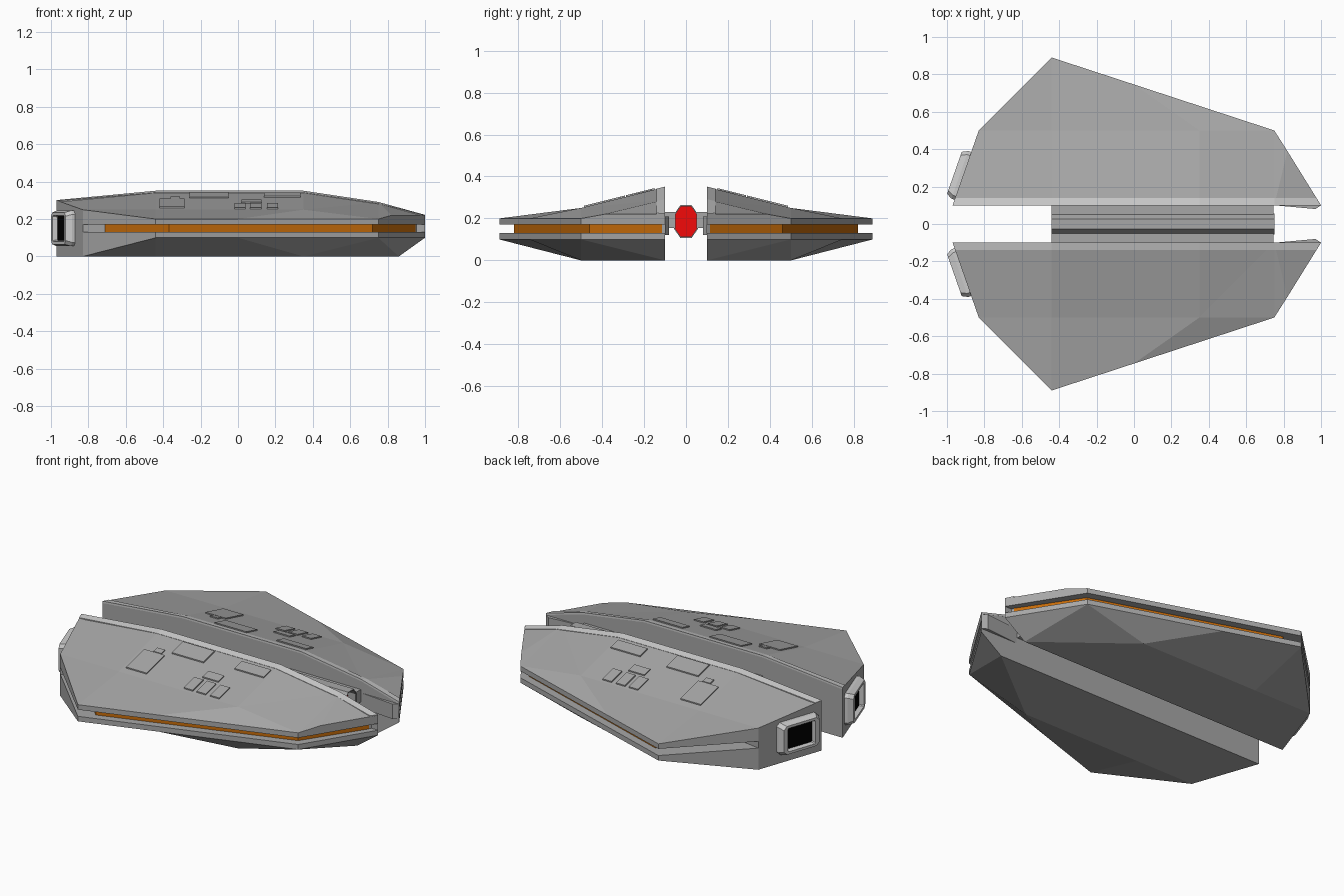
import bpy, bmesh
from mathutils import Vector

if "Cube" in bpy.data.objects:
    bpy.data.objects.remove(bpy.data.objects["Cube"])


def colour(name, rgb):
    m = bpy.data.materials.new(name)
    m.diffuse_color = (*rgb, 1)
    m.use_nodes = True
    m.node_tree.nodes["Principled BSDF"].inputs["Base Color"].default_value = m.diffuse_color
    return m


HULL = colour("hull_grey", (0.39, 0.39, 0.39))
ORANGE = colour("orange", (0.57, 0.15, 0.003))
RED = colour("red", (0.9, 0.003, 0.003))
BLACK = colour("black", (0, 0, 0))


def make(name, verts, faces, mat=None, mirror=True):
    me = bpy.data.meshes.new(name)
    me.from_pydata([tuple(v) for v in verts], [], faces)
    bm = bmesh.new()
    bm.from_mesh(me)
    bmesh.ops.recalc_face_normals(bm, faces=bm.faces)
    bm.to_mesh(me)
    bm.free()
    ob = bpy.data.objects.new(name, me)
    bpy.context.collection.objects.link(ob)
    if mat:
        me.materials.append(mat)
    if mirror:
        mod = ob.modifiers.new("mirror", 'MIRROR')
        mod.use_axis = (False, True, False)
        mod.use_mirror_merge = False
    return ob


def lofted(name, rings, mat=None, mirror=True):
    """Closed solid through rings of equal point count."""
    n = len(rings[0])
    verts = [p for r in rings for p in r]
    faces = [(k * n + i, k * n + (i + 1) % n, (k + 1) * n + (i + 1) % n, (k + 1) * n + i)
             for k in range(len(rings) - 1) for i in range(n)]
    faces += [tuple(range(n)), tuple(range(len(verts) - n, len(verts)))]
    return make(name, verts, faces, mat, mirror)


def slab(name, outline, z0, z1, mat=None):
    return lofted(name, [[(x, y, z) for x, y in outline] for z in (z0, z1)], mat)


def lettered(name, pts, faces, mat):
    keys = list(pts)
    make(name, list(pts.values()), [tuple(keys.index(c) for c in f) for f in faces.split()], mat)


# upper hull shell: ridge A-E, shoulder M-P, wing edge Q-S, lower rim in small letters
lettered("upper_hull", {
    'A': (-.97, .1, .30), 'B': (-.44, .1, .35), 'C': (.35, .1, .35), 'D': (.75, .1, .29),
    'E': (1, .1, .22), 'M': (-.83, .5, .25), 'N': (-.44, .5, .25), 'O': (.35, .5, .25),
    'P': (.75, .5, .20), 'Q': (-.44, .89, .20), 'R': (.82, .39, .22), 'S': (0, .746, .20),
    'a': (-.97, .1, .17), 'm': (-.83, .5, .17), 'q': (-.44, .89, .17),
    'p': (.75, .5, .17), 'e': (1, .1, .17)},
    "ABNM BCON CDO DPO DRP DER MNQ NOSQ OPS AMma MQqm QSPpq PREep AaeEDCB amqpe", HULL)

# lower hull shell: rim top in capitals, rim bottom and keel in small letters
lettered("lower_hull", {
    'A': (-.97, .1, .13), 'M': (-.83, .5, .13), 'Q': (-.44, .89, .13), 'P': (.75, .5, .13),
    'E': (1, .1, .13), 'q': (-.44, .89, .10), 's': (0, .746, .10), 'p': (.75, .5, .10),
    'e': (1, .1, .10), 'a': (-.97, .1, 0), 'm': (-.83, .5, 0), 'n': (-.44, .5, 0),
    'o': (.35, .5, 0), 'f': (.86, .1, 0)},
    "AMQPE AMma MQqm QPpsq PEep AafeE amnof mqn nqso osp opf pef", HULL)

# recessed core between shells, with glowing band
slab("groove_core", [(-.97, .1), (.955, .1), (.945, .115), (-.71, .115), (-.71, .48), (-.83, .5)],
     .13, .17, HULL)
slab("orange_band", [(.95, .115), (.72, .46), (-.37, .82), (-.71, .48), (-.71, .115)],
     .13, .17, ORANGE)

# lighter trim along the inner ridge: x at wall, x at outer side, height, drop
ridge = [(-.97, -.956, .30, .002), (-.44, -.44, .35, .0085), (.35, .35, .35, .0085),
         (.75, .75, .29, .007), (.998, .975, .2215, -.004)]
lofted("ridge_trim", [[(x, .0995, z - .01), (x, .0995, z + .0015), (u, .14, z - d), (u, .14, z - .015)]
                      for x, u, z, d in ridge])

# nose wedges on the inner walls
slab("nose_wedge", [(.75, .1), (.97, .08), (1, .1)], .12, .21, HULL)

# raised deck panels (x0, x1, y0, y1) lying on the sloped top
panels = [(-.42, -.285, .29, .46), (-.36, -.31, .25, .285), (-.26, -.05, .15, .255),
          (.14, .335, .165, .235), (.02, .125, .31, .365)]
panels += [(x, x + .06, .385, .485) for x in (-.02, .065, .155)]
for x0, x1, y0, y1 in panels:
    corners = [(x0, y0), (x1, y0), (x1, y1), (x0, y1)]
    lofted("deck_panel", [[(x, y, .375 - .25 * y + h) for x, y in corners] for h in (-.01, .007)],
           HULL)

# engine nozzles on the slanted rear faces
centre, along, out = Vector((-.917, .258, .15)), Vector((.33, .944, 0)), Vector((-.944, .33, 0))


def nozzle_ring(w, h, d, c=.02):
    pts = [(w, h - c), (w - c, h), (c - w, h), (-w, h - c),
           (-w, c - h), (c - w, -h), (w - c, -h), (w, c - h)]
    return [centre + along * u + Vector((0, 0, v)) + out * d for u, v in pts]


lofted("engine_nozzle", [nozzle_ring(.135, .095, -.01), nozzle_ring(.135, .095, .015),
                         nozzle_ring(.119, .085, .046), nozzle_ring(.092, .07, .046, .005),
                         nozzle_ring(.085, .065, .015, .005)])
lofted("engine_opening", [nozzle_ring(.086, .066, .014, .005),
                          nozzle_ring(.086, .066, .02, .005)], BLACK)


# central spine joining the halves, hollow at the front with a recessed red lens
def octagon(x, s=1):
    half = [(.027, .078), (.057, .035), (.057, -.035), (.027, -.078)]
    pts = half + [(-y, z) for y, z in reversed(half)]
    return [(x, y * s, .185 + z * s) for y, z in pts]


lofted("spine_tube", [octagon(-.44), octagon(.75), octagon(.75, .92), octagon(.69, .92)],
       HULL, mirror=False)
lofted("front_lens", [octagon(.685, .92), octagon(.695, .92)], RED, mirror=False)
# side brackets from the tube to the inner walls
lofted("spine_bracket", [[(x, .101, .23), (x, .05, .23), (x, .05, .155), (x, .101, .155)]
                         for x in (-.44, .745)], HULL)
